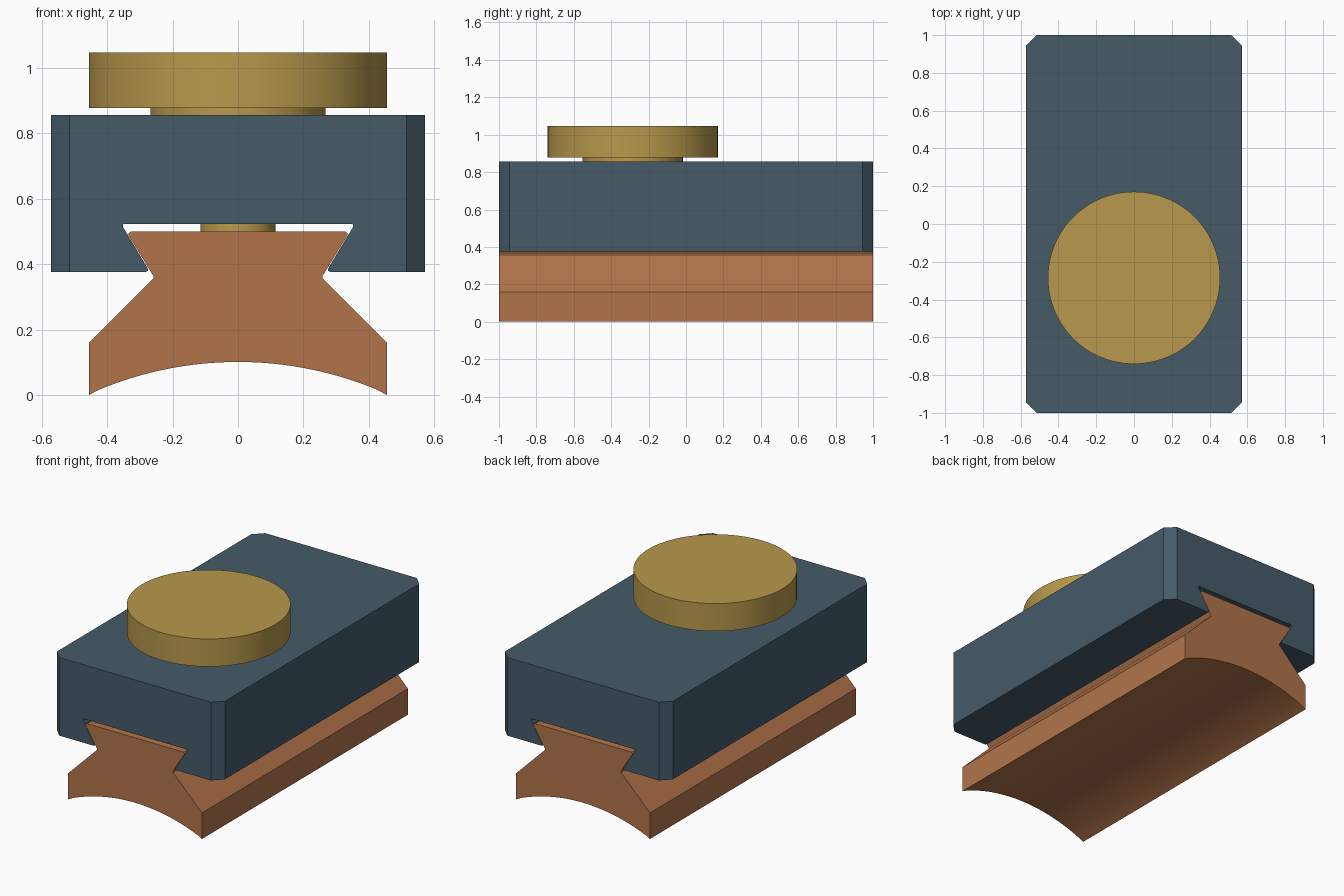
import bpy, bmesh, math

if "Cube" in bpy.data.objects:
    bpy.data.objects.remove(bpy.data.objects["Cube"])


def srgb(r, g, b):
    return [((c / 255 + 0.055) / 1.055) ** 2.4 for c in (r, g, b)] + [1.0]


def material(name, rgb):
    m = bpy.data.materials.new(name)
    m.diffuse_color = srgb(*rgb)
    m.use_nodes = True
    m.node_tree.nodes["Principled BSDF"].inputs["Base Color"].default_value = m.diffuse_color
    return m


STEEL = material("blue_grey_steel", (70, 91, 105))
COPPER = material("copper_brown", (178, 116, 75))
BRASS = material("brass", (184, 153, 76))


def finish(bm, name, mat, angle=30):
    bmesh.ops.recalc_face_normals(bm, faces=bm.faces)
    me = bpy.data.meshes.new(name)
    bm.to_mesh(me)
    bm.free()
    ob = bpy.data.objects.new(name, me)
    bpy.context.collection.objects.link(ob)
    me.materials.append(mat)
    bpy.ops.object.select_all(action='DESELECT')
    ob.select_set(True)
    bpy.context.view_layer.objects.active = ob
    bpy.ops.object.shade_smooth_by_angle(angle=math.radians(angle))
    return ob


def extrude_profile(half):
    """Mirror a right-hand (x, z) half profile and extrude it along y."""
    pts = half + [(-x, z) for x, z in reversed(half) if x > 1e-6]
    bm = bmesh.new()
    face = bm.faces.new([bm.verts.new((x, -1, z)) for x, z in pts])
    ext = bmesh.ops.extrude_face_region(bm, geom=[face])
    new = [v for v in ext["geom"] if isinstance(v, bmesh.types.BMVert)]
    bmesh.ops.translate(bm, verts=new, vec=(0, 2, 0))
    return bm


# Dovetail rail with an arched underside
W, RISE, LOW = 0.455, 0.098, 0.003
R = (W * W + RISE * RISE) / (2 * RISE)
arc = []
for i in range(17):
    x = W * i / 16
    arc.append((x, LOW + RISE - R + math.sqrt(R * R - x * x)))
arc[-1] = (W, 0.0)
rail = arc + [(W, 0.16), (0.258, 0.357), (0.258, 0.363),
              (0.335, 0.488), (0.335, 0.494), (0.327, 0.5)]
finish(extrude_profile(rail), "dovetail_rail", COPPER)

# Clamp block with a dovetail slot and chamfered upright corners
slot = [(0.345, 0.523), (0.352, 0.521), (0.352, 0.514), (0.275, 0.386),
        (0.275, 0.380), (0.283, 0.376), (0.571, 0.376), (0.571, 0.856)]
bm = extrude_profile(slot)
corners = [e for e in bm.edges
           if all(abs(v.co.x) > 0.57 for v in e.verts)
           and abs(e.verts[0].co.z - e.verts[1].co.z) > 0.3]
bmesh.ops.bevel(bm, geom=corners, offset=0.056, offset_type='OFFSET',
                segments=1, affect='EDGES')
finish(bm, "clamp_block", STEEL)

# Clamping screw: stud, collar and round knob on one axis
for name, radius, z0, z1 in (("screw_stud", 0.115, 0.5, 0.86),
                             ("screw_collar", 0.268, 0.856, 0.877),
                             ("screw_knob", 0.456, 0.877, 1.047)):
    bm = bmesh.new()
    bmesh.ops.create_cone(bm, cap_ends=True, segments=96,
                          radius1=radius, radius2=radius, depth=z1 - z0)
    bmesh.ops.translate(bm, verts=bm.verts, vec=(0, -0.285, (z0 + z1) / 2))
    finish(bm, name, BRASS)
